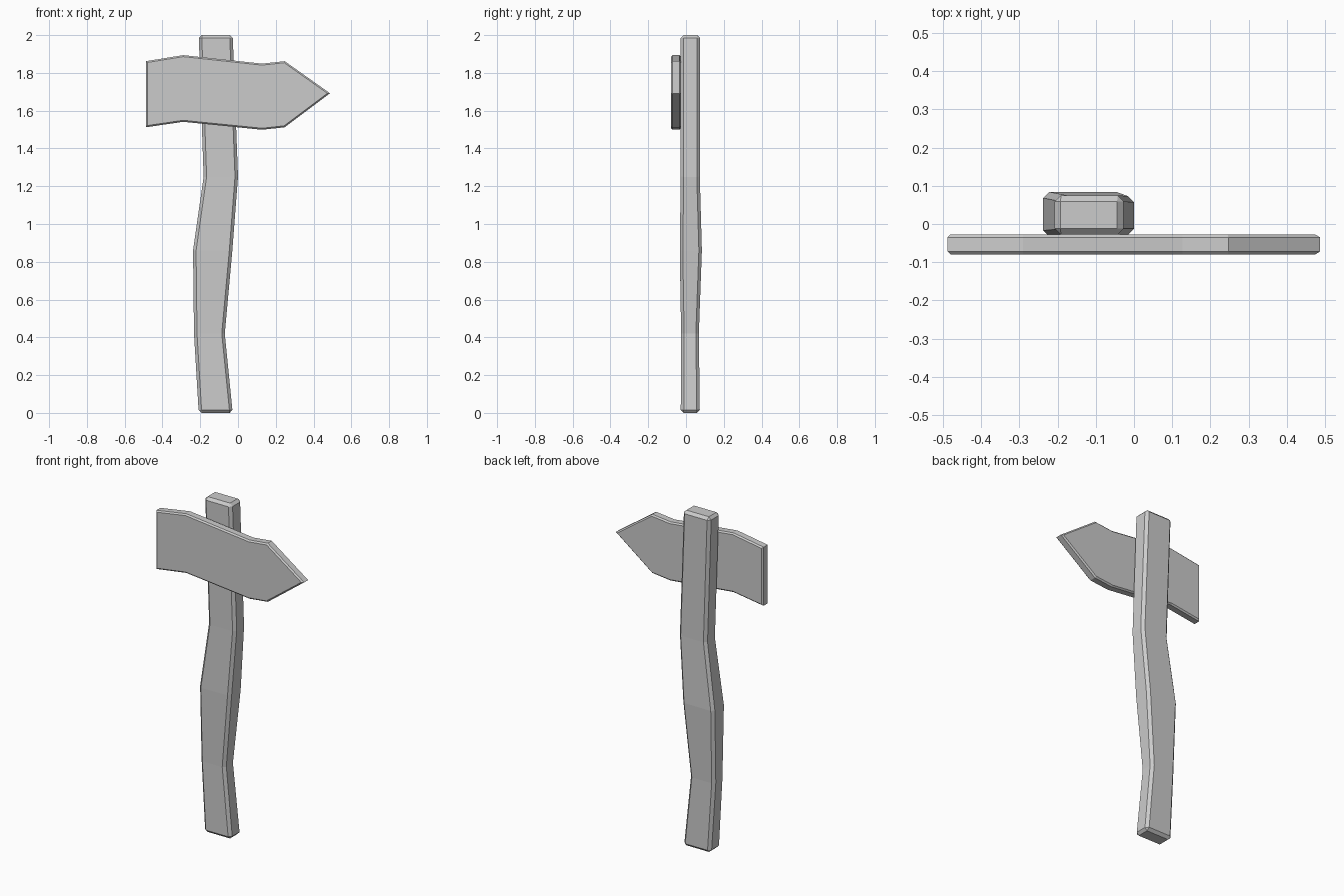
import bpy, bmesh

if "Cube" in bpy.data.objects:
    bpy.data.objects.remove(bpy.data.objects["Cube"])


def make_object(name, bm, edges, width):
    """Chamfer the chosen edges and turn the bmesh into an object."""
    bmesh.ops.recalc_face_normals(bm, faces=bm.faces)
    bmesh.ops.bevel(bm, geom=edges, offset=width, segments=1,
                    affect='EDGES', profile=0.5, clamp_overlap=True)
    bmesh.ops.recalc_face_normals(bm, faces=bm.faces)
    mesh = bpy.data.meshes.new(name)
    bm.to_mesh(mesh)
    bm.free()
    obj = bpy.data.objects.new(name, mesh)
    bpy.context.collection.objects.link(obj)
    return obj


# Crooked post: rectangular sections (z, left, right, front, back)
sections = [
    (0.00, -0.208, -0.028, -0.028, 0.073),
    (0.42, -0.233, -0.070, -0.026, 0.068),
    (0.86, -0.238, -0.030, -0.033, 0.084),
    (1.25, -0.182, 0.000, -0.028, 0.073),
    (2.00, -0.208, -0.028, -0.028, 0.075),
]
bm = bmesh.new()
rings = [[bm.verts.new((x, y, z)) for x, y in ((l, f), (r, f), (r, b), (l, b))]
         for z, l, r, f, b in sections]
for low, high in zip(rings, rings[1:]):
    for i in range(4):
        j = (i + 1) % 4
        bm.faces.new((low[i], low[j], high[j], high[i]))
bm.faces.new(rings[0])
bm.faces.new(rings[-1])
bm.normal_update()
bmesh.ops.recalc_face_normals(bm, faces=bm.faces)
sharp = [e for e in bm.edges if e.calc_face_angle() > 0.6]
make_object("post", bm, sharp, 0.016)

# Arrow board: wavy profile extruded through its thickness
outline = [(-0.488, 1.862), (-0.29, 1.894), (0.127, 1.849), (0.247, 1.862),
           (0.487, 1.692), (0.247, 1.512), (0.127, 1.499), (-0.29, 1.541),
           (-0.488, 1.512)]
bm = bmesh.new()
front = [bm.verts.new((x, -0.080, z)) for x, z in outline]
back = [bm.verts.new((x, -0.027, z)) for x, z in outline]
bm.faces.new(front)
bm.faces.new(back)
for i in range(len(outline)):
    j = (i + 1) % len(outline)
    bm.faces.new((front[i], front[j], back[j], back[i]))
rims = [e for e in bm.edges if e.verts[0].co.y == e.verts[1].co.y]
make_object("arrow_board", bm, rims, 0.008)
